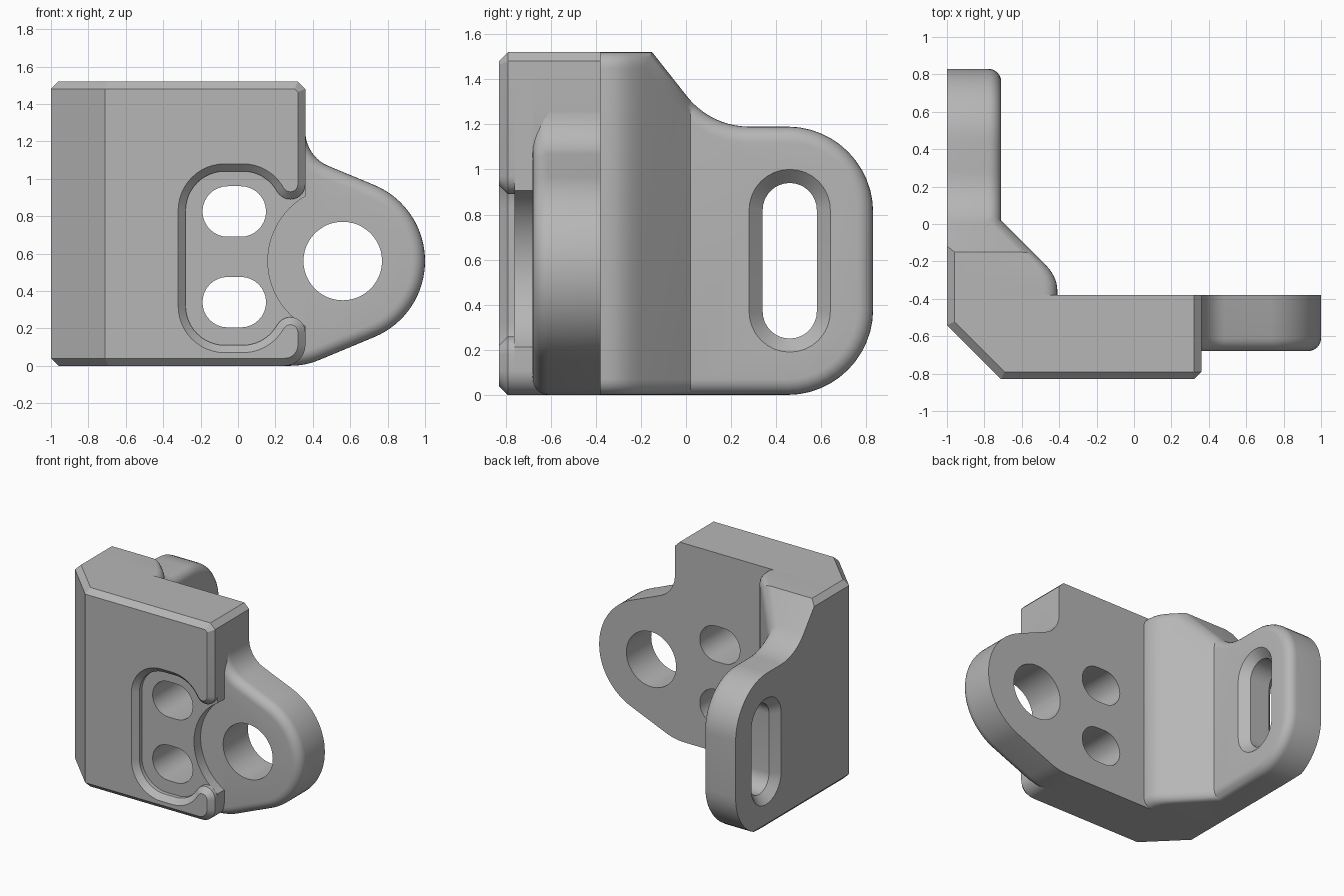
import bpy, bmesh, math
from mathutils import Vector

cube = bpy.data.objects.get("Cube")
if cube:
    bpy.data.objects.remove(cube, do_unlink=True)

GREY = (0.47, 0.47, 0.47, 1)
steel = bpy.data.materials.new("grey_metal")
steel.use_nodes = True
steel.diffuse_color = GREY
for node in steel.node_tree.nodes:
    if node.type == 'BSDF_PRINCIPLED':
        node.inputs["Base Color"].default_value = GREY


def arc(cx, cy, r, a0, a1, n=12):
    angles = [math.radians(a0 + (a1 - a0) * i / n) for i in range(n + 1)]
    return [(cx + r * math.cos(a), cy + r * math.sin(a)) for a in angles]


def clean(points):
    """Drop neighbouring points that nearly coincide."""
    out = []
    for p in map(Vector, points):
        if not out or (p - out[-1]).length > 0.004:
            out.append(p)
    if (out[0] - out[-1]).length < 0.004:
        out.pop()
    return out


def inset(points, d):
    """Move a counter-clockwise outline inward by d with mitred corners."""
    out = []
    for i, p in enumerate(points):
        a = (p - points[i - 1]).normalized()
        b = (points[(i + 1) % len(points)] - p).normalized()
        na, nb = Vector((-a.y, a.x)), Vector((-b.y, b.x))
        out.append(p + (na + nb) * d / max(1 + na.dot(nb), 0.3))
    return out


def loft(points, rings, axis):
    """Stack inset copies of an outline; rings holds (depth, inset)."""
    pts, bm, loops = clean(points), bmesh.new(), []
    for depth, d in rings:
        place = (lambda p: (depth, p.x, p.y)) if axis == 'X' else (lambda p: (p.x, depth, p.y))
        loops.append([bm.verts.new(place(p)) for p in inset(pts, d)])
    n = len(pts)
    for lo, hi in zip(loops, loops[1:]):
        for i in range(n):
            j = (i + 1) % n
            bm.faces.new((lo[i], lo[j], hi[j], hi[i]))
    bm.faces.new(loops[0])
    bm.faces.new(loops[-1])
    bmesh.ops.recalc_face_normals(bm, faces=bm.faces)
    return bm


def slice_off(bm, co, normal):
    """Remove what lies beyond a plane and close the cut."""
    bmesh.ops.bisect_plane(bm, geom=bm.verts[:] + bm.edges[:] + bm.faces[:], dist=1e-5,
                           plane_co=co, plane_no=Vector(normal).normalized(), clear_outer=True)
    rim = [e for e in bm.edges if e.is_boundary]
    if rim:
        bmesh.ops.holes_fill(bm, edges=rim, sides=0)


def make(name, bm):
    bmesh.ops.recalc_face_normals(bm, faces=bm.faces)
    mesh = bpy.data.meshes.new(name)
    bm.to_mesh(mesh)
    bm.free()
    mesh.materials.append(steel)
    ob = bpy.data.objects.new(name, mesh)
    bpy.context.scene.collection.objects.link(ob)
    return ob


def drill(ob, cutters):
    for c in cutters:
        mod = ob.modifiers.new("hole", 'BOOLEAN')
        mod.operation, mod.solver, mod.object = 'DIFFERENCE', 'EXACT', c
    bpy.context.view_layer.update()
    mesh = bpy.data.meshes.new_from_object(ob.evaluated_get(bpy.context.evaluated_depsgraph_get()))
    ob.modifiers.clear()
    ob.data = mesh


TOP, EDGE, RIGHT = 1.52, 0.04, 0.36


def trim_outer_edges(bm):
    """Small chamfers along the outer side."""
    slice_off(bm, (-1, 0, TOP - EDGE), (-1, 0, 1))
    slice_off(bm, (-1, 0, EDGE), (-1, 0, -1))


def trim_corner(bm):
    """Large diagonal corner with its own small chamfers."""
    slice_off(bm, (-1, -0.54, 0), (-1, -1, 0))
    slice_off(bm, (-1, -0.54, TOP - EDGE), (-0.707, -0.707, 1))
    slice_off(bm, (-1, -0.54, EDGE), (-0.707, -0.707, -1))
    trim_outer_edges(bm)


# Plate outlines share everything except their right-hand edge
bottom = [(-1, 0)] + arc(0.25, 0.11, 0.11, -90, 0)
top = [(RIGHT, TOP - EDGE), (RIGHT - EDGE, TOP), (-1, TOP)]
MID = 0.575
upper_pocket = (arc(0.28, 0.97, 0.08, 360, 208.8)
                + arc(0.025, 0.83, 0.21, 28.8, 90)
                + arc(-0.07, 0.83, 0.21, 90, 180))
lower_pocket = [(x, 2 * MID - z) for x, z in upper_pocket]
pocket = lower_pocket + upper_pocket[::-1]
clearance = arc(0.56, 0.56, 0.4, 240, 120, 24)

bm = loft(bottom + pocket + top, [(-0.76, 0), (-0.79, 0), (-0.83, EDGE)], 'Y')
trim_corner(bm)
front_layer = make("plate_front", bm)

bm = loft(bottom + clearance + top, [(-0.68, 0), (-0.76, 0)], 'Y')
trim_corner(bm)
middle_layer = make("plate_middle", bm)

bm = loft(bottom + top, [(-0.38, 0), (-0.68, 0)], 'Y')
trim_corner(bm)
back_layer = make("plate_back", bm)


def fillet(face, direction, r=0.07, n=6):
    steps = [math.radians(90 * i / n) for i in range(n + 1)]
    return [(face - direction * r * (1 - math.sin(t)), r * (1 - math.cos(t))) for t in steps]


# Ear with a round end and a rolled front edge
ear_outline = ([(0.1, 0)] + arc(0.28, 0.4, 0.4, -90, -67.5, 6)
               + arc(0.56, 0.56, 0.44, -67.5, 67.5, 32)
               + arc(0.56, 1.253, 0.2, 247.5, 180, 10) + [(RIGHT, 1.3), (0.1, 1.3)])
bm = loft(ear_outline, [(-0.38, 0)] + fillet(-0.68, -1), 'Y')
slice_off(bm, (0.2, 0, 0), (-1, 0, 0))
ear = make("ear", bm)

# Side arm, thickened into a diagonal gusset where it meets the plate
arm_outline = ([(-0.55, 0)] + arc(0.45, 0.38, 0.38, -90, 0) + arc(0.45, 0.81, 0.38, 0, 90)
               + arc(0.28, 1.54, 0.35, 270, 218.3, 10) + [(-0.15, TOP), (-0.55, TOP)])
bm = loft(arm_outline, [(-1, 0)] + fillet(-0.71, 1), 'X')
slice_off(bm, (0, -0.38, 0), (0, -1, 0))
for y in (0.02, -0.21, -0.245, -0.28, -0.315, -0.35):
    bmesh.ops.bisect_plane(bm, geom=bm.verts[:] + bm.edges[:] + bm.faces[:], dist=1e-5,
                           plane_co=(0, y, 0), plane_no=(0, 1, 0))
for v in bm.verts:
    if v.co.x > -0.9:
        d = max(0.02 - v.co.y, 0)
        u = min(max(d - 0.23, 0), 0.14)
        v.co.x += min(d, 0.23) + u - u * u / 0.28
trim_outer_edges(bm)
arm = make("side_arm", bm)

# Holes
through = [(-0.3, 0), (-0.95, 0)]
slots = []
for z in (0.825, 0.34):
    outline = arc(0.015, z, 0.135, -90, 90, 16) + arc(-0.055, z, 0.135, 90, 270, 16)
    slots.append(make("slot_cutter", loft(outline, through, 'Y')))
bore = make("bore_cutter", loft(arc(0.56, 0.56, 0.21, 0, 360, 48), through, 'Y'))
long_outline = arc(0.46, 0.82, 0.12, 0, 180, 16) + arc(0.46, 0.37, 0.12, 180, 360, 16)
long_slot = make("long_slot_cutter",
                 loft(long_outline, [(-1.01, -0.07), (-0.94, 0), (-0.77, 0), (-0.7, -0.07)], 'X'))

drill(middle_layer, slots)
drill(back_layer, slots + [bore])
drill(ear, [bore])
drill(arm, [long_slot])
for c in slots + [bore, long_slot]:
    bpy.data.objects.remove(c, do_unlink=True)

# Smooth the curved surfaces, keep the edges crisp
bpy.ops.object.select_all(action='DESELECT')
for ob in (front_layer, middle_layer, back_layer, ear, arm):
    ob.select_set(True)
    bpy.context.view_layer.objects.active = ob
bpy.ops.object.shade_smooth_by_angle(angle=math.radians(25))
